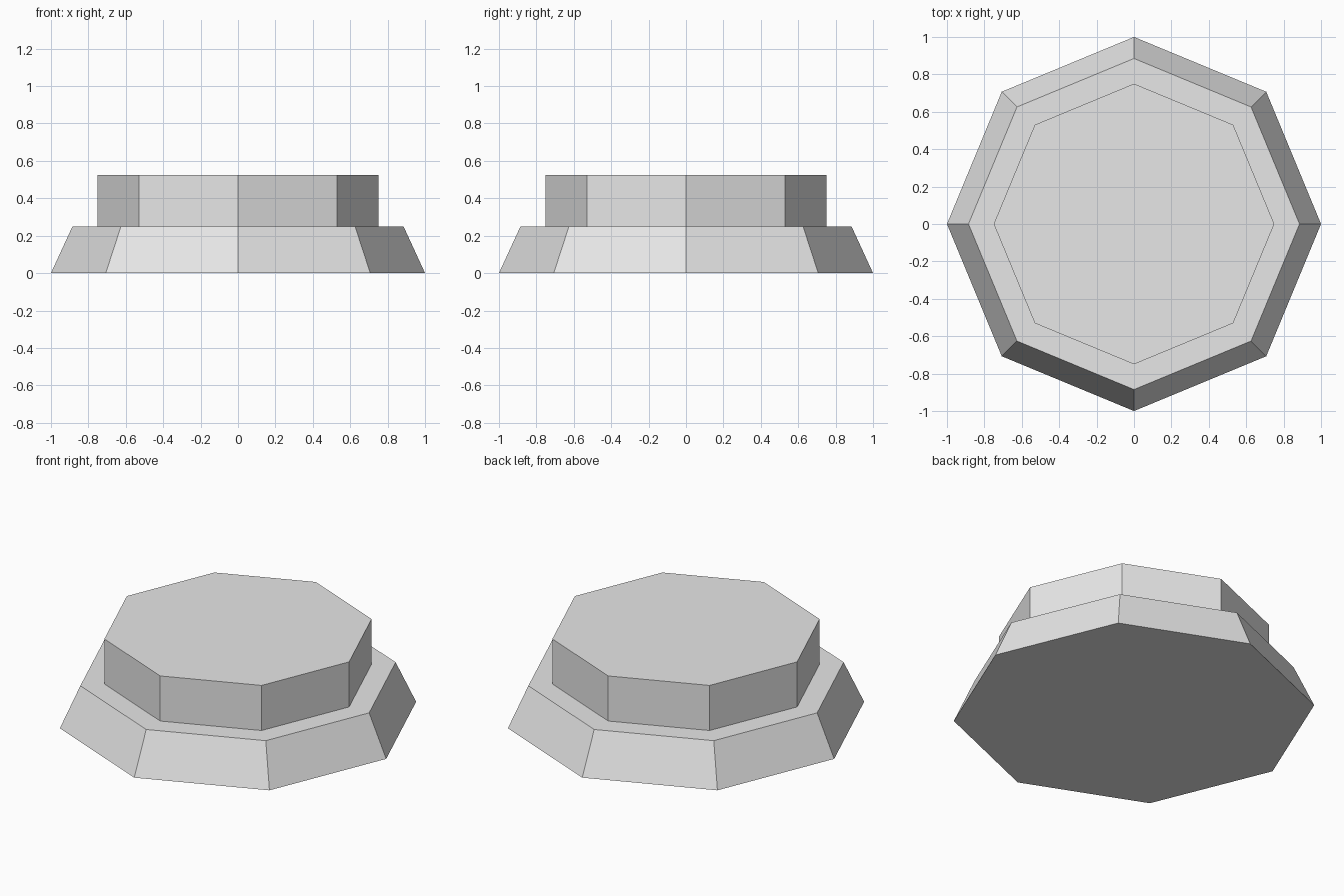
import bpy
import math

SIDES = 8

cube = bpy.data.objects.get("Cube")
if cube:
    bpy.data.objects.remove(cube, do_unlink=True)

# Single plain grey
grey = bpy.data.materials.new("light_grey")
grey.use_nodes = True
colour = (0.8, 0.8, 0.8, 1.0)
grey.diffuse_color = colour
grey.node_tree.nodes["Principled BSDF"].inputs["Base Color"].default_value = colour


def octagon_tier(name, bottom_radius, top_radius, z_low, z_high):
    """Flat-shaded eight-sided tier with corners on the x and y axes."""
    bpy.ops.mesh.primitive_cone_add(
        vertices=SIDES, radius1=bottom_radius, radius2=top_radius,
        depth=z_high - z_low, location=(0, 0, (z_low + z_high) / 2))
    tier = bpy.context.object
    tier.name = name
    tier.data.materials.append(grey)
    return tier


# Sloped base and the straight drum standing on it
octagon_tier("sloped_base", 1.0, 0.885, 0.0, 0.25)
octagon_tier("upper_drum", 0.75, 0.75, 0.25, 0.525)
